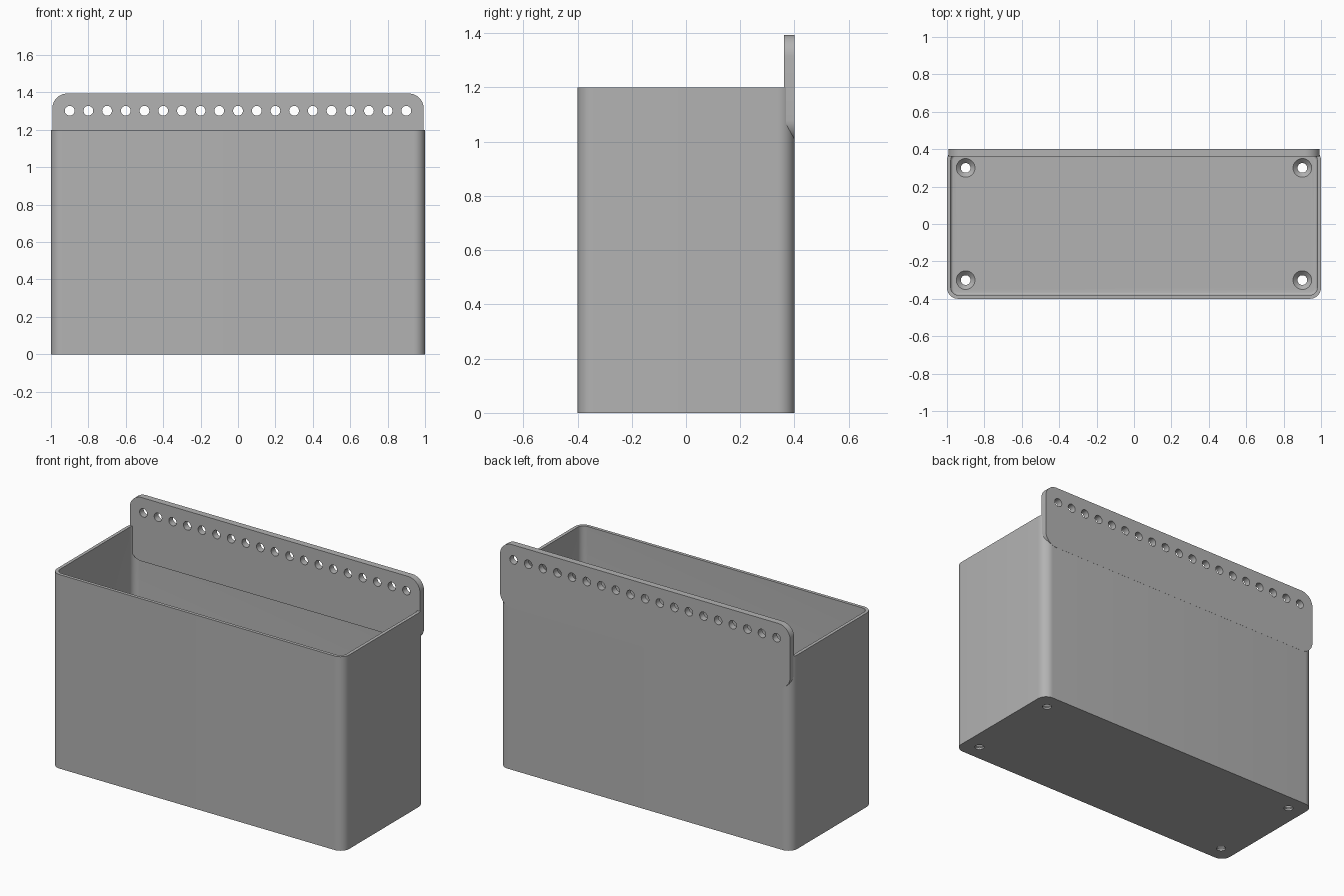
import bpy, bmesh, math
from mathutils import Matrix

if "Cube" in bpy.data.objects:
    bpy.data.objects.remove(bpy.data.objects["Cube"])

grey = bpy.data.materials.new("plain grey")
grey.use_nodes = True
COLOUR = (0.45, 0.45, 0.45, 1)
grey.diffuse_color = COLOUR
grey.node_tree.nodes["Principled BSDF"].inputs["Base Color"].default_value = COLOUR


def rounded_rect(hx, hy, r, z, steps=10):
    """Rounded rectangle ring at height z."""
    ring = []
    for i, (sx, sy) in enumerate([(1, 1), (-1, 1), (-1, -1), (1, -1)]):
        for k in range(steps + 1):
            a = math.pi / 2 * (i + k / steps)
            ring.append((sx * (hx - r) + r * math.cos(a),
                         sy * (hy - r) + r * math.sin(a), z))
    return ring


def circle(x, y, r, z, steps=32):
    return [(x + r * math.cos(2 * math.pi * k / steps),
             y + r * math.sin(2 * math.pi * k / steps), z) for k in range(steps)]


def loft(bm, rings):
    """Skin a stack of equal rings and cap both ends."""
    loops = [[bm.verts.new(p) for p in ring] for ring in rings]
    for a, b in zip(loops, loops[1:]):
        for i in range(len(a)):
            j = (i + 1) % len(a)
            bm.faces.new((a[i], a[j], b[j], b[i]))
    bm.faces.new(loops[0][::-1])
    bm.faces.new(loops[-1])


def make(name, stacks, matrix=Matrix()):
    bm = bmesh.new()
    for rings in stacks:
        loft(bm, rings)
    bm.transform(matrix)
    bmesh.ops.recalc_face_normals(bm, faces=bm.faces)
    mesh = bpy.data.meshes.new(name)
    bm.to_mesh(mesh)
    bm.free()
    mesh.materials.append(grey)
    ob = bpy.data.objects.new(name, mesh)
    bpy.context.collection.objects.link(ob)
    return ob


def drill(ob, cutter):
    """Cut the holes, then discard the cutter."""
    cutter.hide_render = True
    mod = ob.modifiers.new("holes", 'BOOLEAN')
    mod.operation, mod.solver, mod.object = 'DIFFERENCE', 'EXACT', cutter
    bpy.ops.object.select_all(action='DESELECT')
    bpy.context.view_layer.objects.active = ob
    ob.select_set(True)
    bpy.ops.object.modifier_apply(modifier=mod.name)
    bpy.data.objects.remove(cutter)
    bpy.ops.object.shade_smooth_by_angle(angle=math.radians(30))


# Open bin: outer wall, rim, inner wall, small fillet, floor
W, D, H, R = 1.0, 0.4, 1.2, 0.06
WALL, FLOOR, FILLET = 0.02, 0.035, 0.015
rings = [rounded_rect(W, D, R, 0), rounded_rect(W, D, R, H),
         rounded_rect(W - WALL, D - WALL, R - WALL, H)]
for k in range(6):
    a = math.pi / 2 * k / 5
    t = WALL + FILLET * (1 - math.cos(a))
    rings.append(rounded_rect(W - t, D - t, R - t,
                              FLOOR + FILLET * (1 - math.sin(a))))
bin_body = make("bin_body", [rings])

# Countersunk screw holes in the floor corners
screws = [[circle(x, y, 0.026, -0.05), circle(x, y, 0.026, FLOOR - 0.024),
           circle(x, y, 0.05, FLOOR), circle(x, y, 0.05, FLOOR + 0.1)]
          for x in (-0.9, 0.9) for y in (-0.3, 0.3)]
drill(bin_body, make("screw_cutter", screws))

# Upright back plate with a row of holes
THICK = 0.04
stand = Matrix.Translation((0, D + 0.0005, 1.197)) @ Matrix.Rotation(math.pi / 2, 4, 'X')
plate = make("back_plate", [[rounded_rect(0.993, 0.197, 0.08, 0),
                             rounded_rect(0.993, 0.197, 0.08, THICK)]], stand)
holes = [[circle(-0.9 + 0.1 * i, 0.105, 0.026, -0.1),
          circle(-0.9 + 0.1 * i, 0.105, 0.026, 0.1)] for i in range(19)]
drill(plate, make("hole_cutter", holes, stand))
